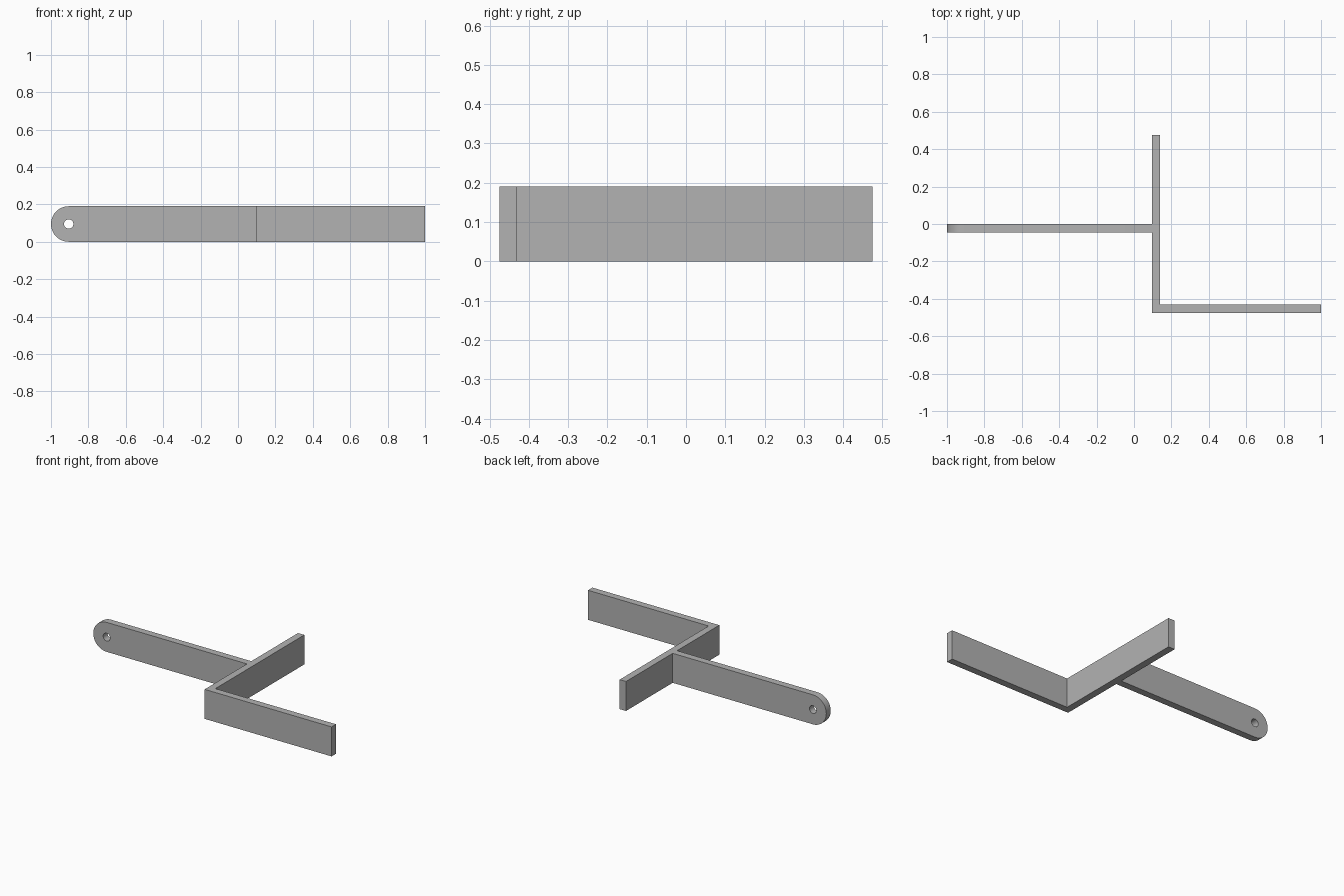
import bpy, bmesh, math
from mathutils import Matrix, Vector

cube = bpy.data.objects.get("Cube")
if cube:
    bpy.data.objects.remove(cube, do_unlink=True)

HEIGHT = 0.19
THICK = 0.045
R = HEIGHT / 2
BAR_X = 0.095        # outer face of the cross bar
HALF_Y = 0.475

grey = bpy.data.materials.new("plain grey")
grey.use_nodes = True
grey.diffuse_color = (0.45, 0.45, 0.45, 1)
grey.node_tree.nodes["Principled BSDF"].inputs["Base Color"].default_value = (0.45, 0.45, 0.45, 1)


def prism(name, outline, direction):
    """Extrude a closed outline along a direction."""
    bm = bmesh.new()
    face = bm.faces.new([bm.verts.new(p) for p in outline])
    new = bmesh.ops.extrude_face_region(bm, geom=[face])["geom"]
    bmesh.ops.translate(bm, vec=Vector(direction),
                        verts=[v for v in new if isinstance(v, bmesh.types.BMVert)])
    bmesh.ops.recalc_face_normals(bm, faces=bm.faces)
    mesh = bpy.data.meshes.new(name)
    bm.to_mesh(mesh)
    bm.free()
    mesh.materials.append(grey)
    obj = bpy.data.objects.new(name, mesh)
    bpy.context.collection.objects.link(obj)
    return obj


def arc(cx, radius, y, start, end, steps):
    """Points of an arc in the xz plane, centred at mid height."""
    angles = [start + (end - start) * i / steps for i in range(steps + 1)]
    return [(cx + radius * math.cos(a), y, R + radius * math.sin(a)) for a in angles]


# Cross bar and front flange: one angled strip
inner = BAR_X + THICK
front = -HALF_Y + THICK
strip = [(BAR_X, -HALF_Y), (1, -HALF_Y), (1, front),
         (inner, front), (inner, HALF_Y), (BAR_X, HALF_Y)]
prism("angled_strip", [(x, y, 0) for x, y in strip], (0, 0, HEIGHT))

# Long arm with a rounded end
outline = arc(-1 + R, R, -THICK, math.pi / 2, math.pi * 1.5, 32)
outline += [(BAR_X, -THICK, 0), (BAR_X, -THICK, HEIGHT)]
arm = prism("long_arm", outline, (0, THICK, 0))

# Pivot hole through the rounded end
circle = arc(-1 + R, 0.025, -THICK * 2, 0, math.tau, 32)[:-1]
cutter = prism("hole_cutter", circle, (0, THICK * 3, 0))
cutter.hide_render = True
cut = arm.modifiers.new("pivot hole", 'BOOLEAN')
cut.operation = 'DIFFERENCE'
cut.solver = 'EXACT'
cut.object = cutter

bpy.ops.object.select_all(action='DESELECT')
arm.select_set(True)
bpy.context.view_layer.objects.active = arm
bpy.ops.object.modifier_apply(modifier=cut.name)
bpy.data.objects.remove(cutter, do_unlink=True)
bpy.ops.object.shade_smooth_by_angle(angle=math.radians(30))
